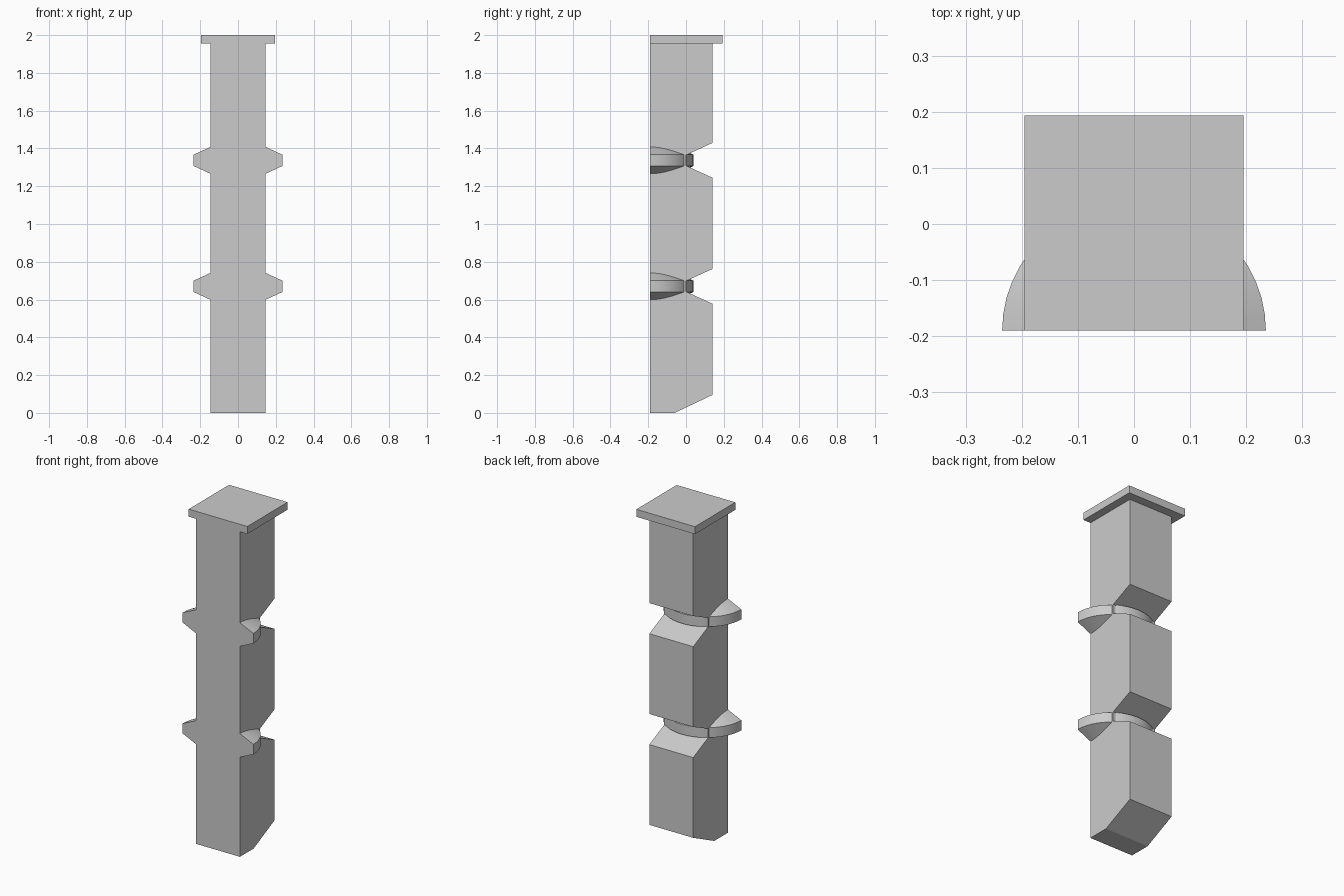
import bpy, bmesh, math

cube = bpy.data.objects.get("Cube")
if cube:
    bpy.data.objects.remove(cube, do_unlink=True)

FRONT = -0.19
PITCH = 0.667
RING_HEIGHTS = [0.67, 0.67 + PITCH]

stone = bpy.data.materials.new("plain grey")
stone.use_nodes = True
stone.diffuse_color = (0.6, 0.6, 0.6, 1)
stone.node_tree.nodes["Principled BSDF"].inputs["Base Color"].default_value = (0.6, 0.6, 0.6, 1)


def finish(bm, name):
    bmesh.ops.recalc_face_normals(bm, faces=bm.faces)
    mesh = bpy.data.meshes.new(name)
    bm.to_mesh(mesh)
    bm.free()
    mesh.materials.append(stone)
    obj = bpy.data.objects.new(name, mesh)
    bpy.context.collection.objects.link(obj)
    return obj


def extrude_side(name, profile, half_width):
    """Extrude a (y, z) outline symmetrically along x."""
    bm = bmesh.new()
    face = bm.faces.new([bm.verts.new((-half_width, y, z)) for y, z in profile])
    grown = bmesh.ops.extrude_face_region(bm, geom=[face])
    moved = [g for g in grown["geom"] if isinstance(g, bmesh.types.BMVert)]
    bmesh.ops.translate(bm, verts=moved, vec=(2 * half_width, 0, 0))
    return finish(bm, name)


def half_ring(name, height, steps=24):
    """Half of a disc with sloped faces and an upright rim."""
    section = [(0.12, -0.083), (0.235, -0.03), (0.235, 0.03), (0.12, 0.083)]
    bm = bmesh.new()
    rows = []
    for i in range(steps + 1):
        a = math.pi * i / steps
        rows.append([bm.verts.new((r * math.cos(a), FRONT + 0.975 * r * math.sin(a), height + z))
                     for r, z in section])
    for a, b in zip(rows, rows[1:]):
        for j in range(4):
            k = (j + 1) % 4
            bm.faces.new((a[j], a[k], b[k], b[j]))
    bm.faces.new(rows[0])
    bm.faces.new(rows[-1])
    obj = finish(bm, name)
    bpy.ops.object.select_all(action="DESELECT")
    obj.select_set(True)
    bpy.context.view_layer.objects.active = obj
    bpy.ops.object.shade_smooth_by_angle(angle=math.radians(25))


# Shaft with a chamfered foot and a notch behind each ring
BACK = 0.14
outline = [(FRONT, 0), (-0.06, 0), (BACK, 0.095)]
for h in RING_HEIGHTS:
    outline += [(BACK, h - 0.092), (0, h - 0.028), (0, h + 0.028), (BACK, h + 0.092)]
outline += [(BACK, 1.96), (FRONT, 1.96)]
extrude_side("shaft", outline, 0.146)

# Square cap
extrude_side("cap", [(FRONT, 1.955), (0.193, 1.955), (0.193, 2), (FRONT, 2)], 0.195)

# Rings
for name, h in zip(("lower_ring", "upper_ring"), RING_HEIGHTS):
    half_ring(name, h)
